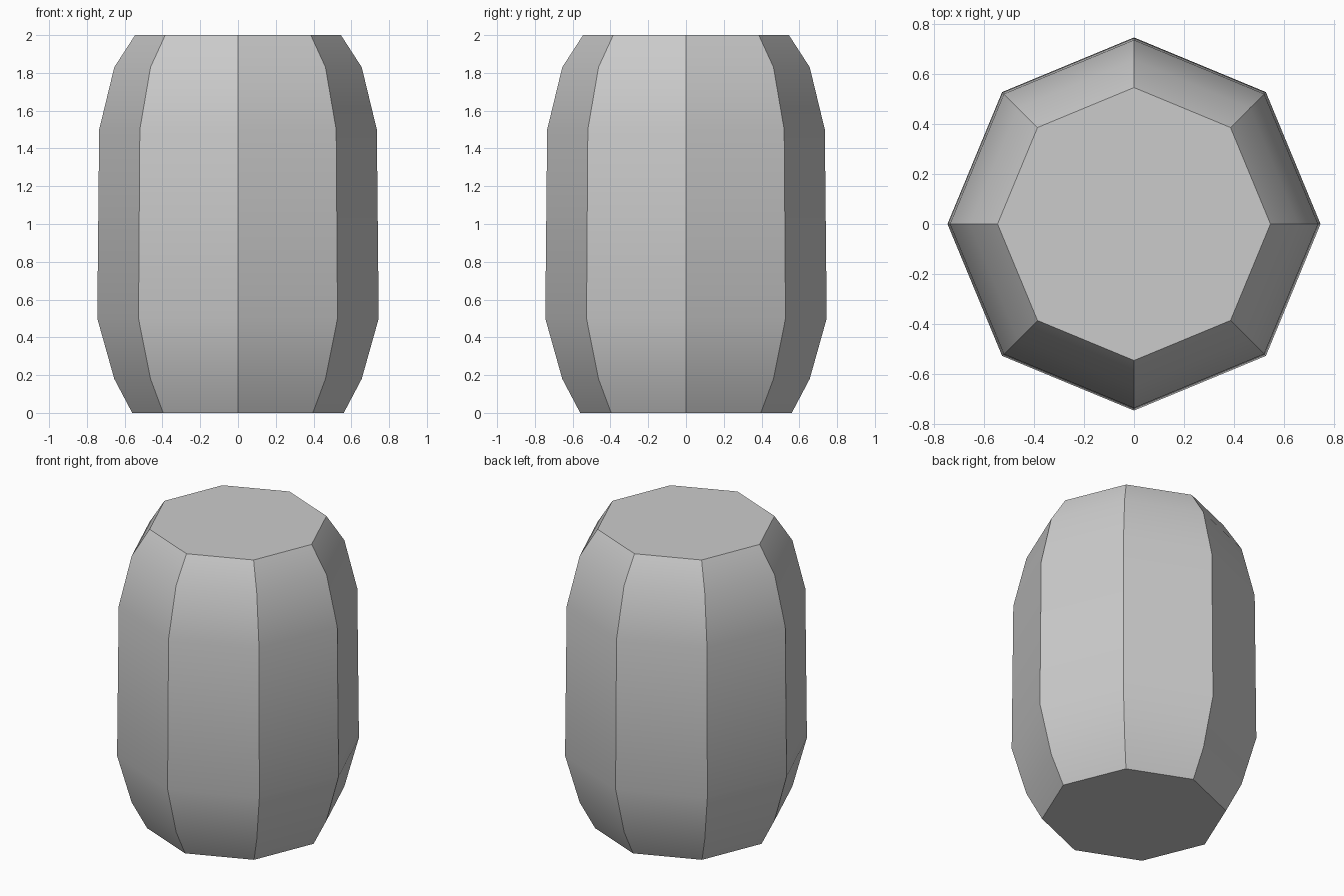
import bpy, bmesh
from math import cos, sin, pi

# Remove the default object
cube = bpy.data.objects.get("Cube")
if cube:
    bpy.data.objects.remove(cube, do_unlink=True)

SIDES = 8
# Barrel profile: radius, height
PROFILE = [(0.56, 0), (0.655, 0.18), (0.745, 0.5),
           (0.735, 1.5), (0.655, 1.83), (0.545, 2)]

# Plain grey material
grey = bpy.data.materials.new("plain grey")
grey.use_nodes = True
colour = (0.6, 0.6, 0.6, 1)
grey.diffuse_color = colour
grey.node_tree.nodes["Principled BSDF"].inputs["Base Color"].default_value = colour

# Octagonal barrel, lofted ring by ring with flat end caps
bm = bmesh.new()
rings = []
for r, z in PROFILE:
    rings.append([bm.verts.new((r * cos(2 * pi * i / SIDES), r * sin(2 * pi * i / SIDES), z))
                  for i in range(SIDES)])
for low, high in zip(rings, rings[1:]):
    for i in range(SIDES):
        j = (i + 1) % SIDES
        bm.faces.new((low[i], low[j], high[j], high[i]))
bm.faces.new(rings[0][::-1])
bm.faces.new(rings[-1])

mesh = bpy.data.meshes.new("barrel_body")
bm.to_mesh(mesh)
bm.free()
mesh.materials.append(grey)
barrel = bpy.data.objects.new("barrel_body", mesh)
bpy.context.collection.objects.link(barrel)

# Smooth along the height, sharp at the corners and caps
bpy.ops.object.select_all(action="DESELECT")
barrel.select_set(True)
bpy.context.view_layer.objects.active = barrel
bpy.ops.object.shade_smooth_by_angle(angle=pi / 6)
